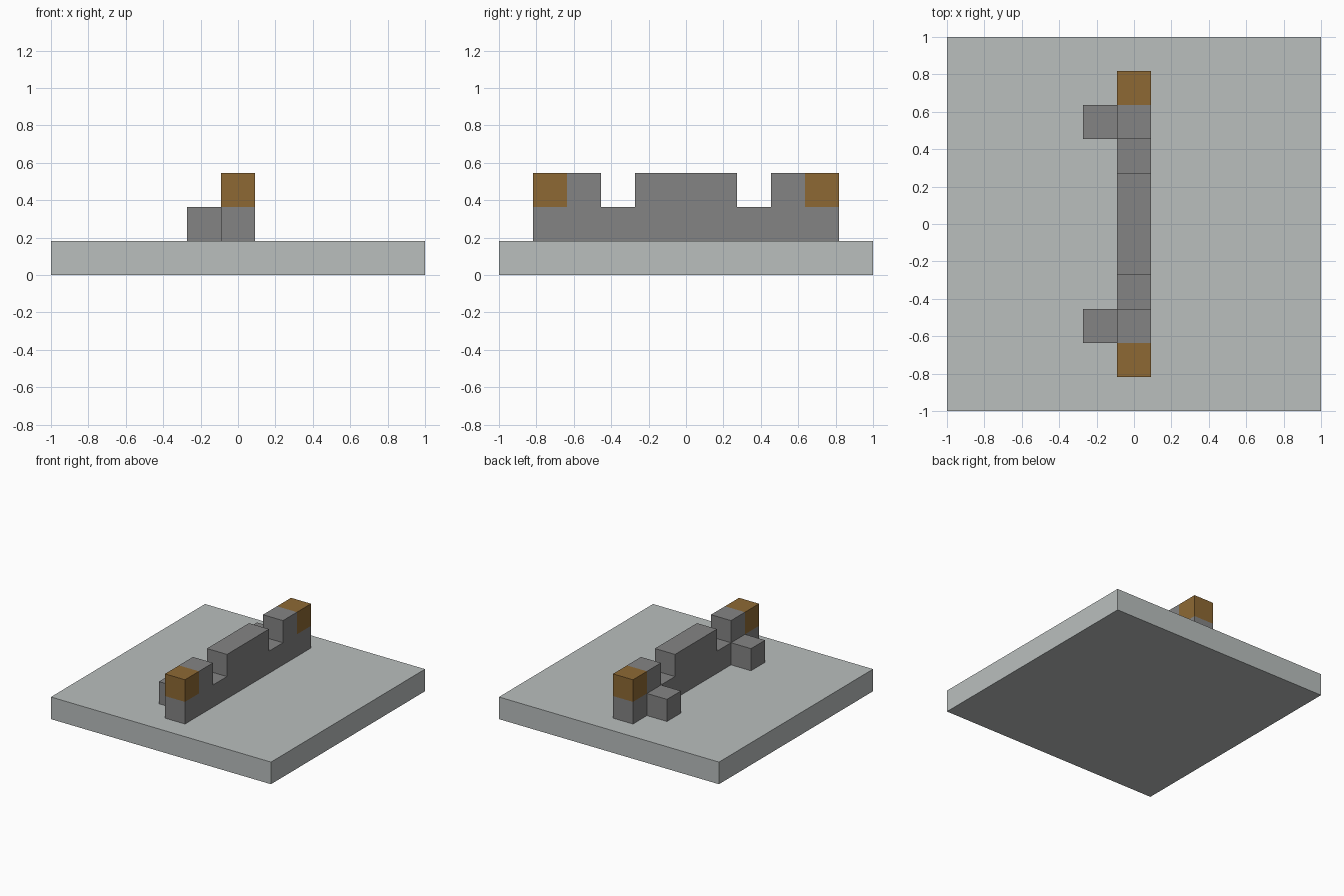
import bpy
import bmesh
from mathutils import Vector

cube = bpy.data.objects.get("Cube")
if cube:
    bpy.data.objects.remove(cube, do_unlink=True)

U = 2 / 11  # one block of the grid


def make_material(name, color):
    mat = bpy.data.materials.new(name)
    mat.use_nodes = True
    mat.diffuse_color = (*color, 1)
    mat.node_tree.nodes["Principled BSDF"].inputs["Base Color"].default_value = (*color, 1)
    return mat


def add_object(name, bm, mat):
    bmesh.ops.recalc_face_normals(bm, faces=bm.faces)
    mesh = bpy.data.meshes.new(name)
    bm.to_mesh(mesh)
    bm.free()
    mesh.materials.append(mat)
    obj = bpy.data.objects.new(name, mesh)
    bpy.context.collection.objects.link(obj)
    return obj


def box(name, center, size, mat):
    """Box resting on its base; center and size are in blocks."""
    bm = bmesh.new()
    bmesh.ops.create_cube(bm, size=U)
    bmesh.ops.scale(bm, vec=Vector(size), verts=bm.verts)
    x, y, base = center
    bmesh.ops.translate(bm, vec=Vector((x, y, base + size[2] / 2)) * U, verts=bm.verts)
    return add_object(name, bm, mat)


light_stone = make_material("light_stone", (0.49, 0.52, 0.515))
grey_stone = make_material("grey_stone", (0.231, 0.231, 0.231))
brown = make_material("golden_brown", (0.27, 0.141, 0.034))

# Ground slab
box("base_slab", (0, 0, 0), (11, 11, 1), light_stone)

# Notched wall: half profile in (y, z) blocks, mirrored, then extruded across x
half = [(1.5, 3), (1.5, 2), (2.5, 2), (2.5, 3), (3.5, 3), (3.5, 2), (4.5, 2), (4.5, 1)]
profile = half + [(-y, z) for y, z in reversed(half)]
bm = bmesh.new()
face = bm.faces.new([bm.verts.new((-U / 2, y * U, z * U)) for y, z in profile])
extruded = bmesh.ops.extrude_face_region(bm, geom=[face], use_keep_orig=True)
moved = [v for v in extruded["geom"] if isinstance(v, bmesh.types.BMVert)]
bmesh.ops.translate(bm, vec=(U, 0, 0), verts=moved)
add_object("notched_wall", bm, grey_stone)

# End caps and side blocks, front and back
for side, sign in (("front", -1), ("back", 1)):
    box(side + "_end_cap", (0, 4 * sign, 2), (1, 1, 1), brown)
    box(side + "_side_block", (-1, 3 * sign, 1), (1, 1, 1), grey_stone)
